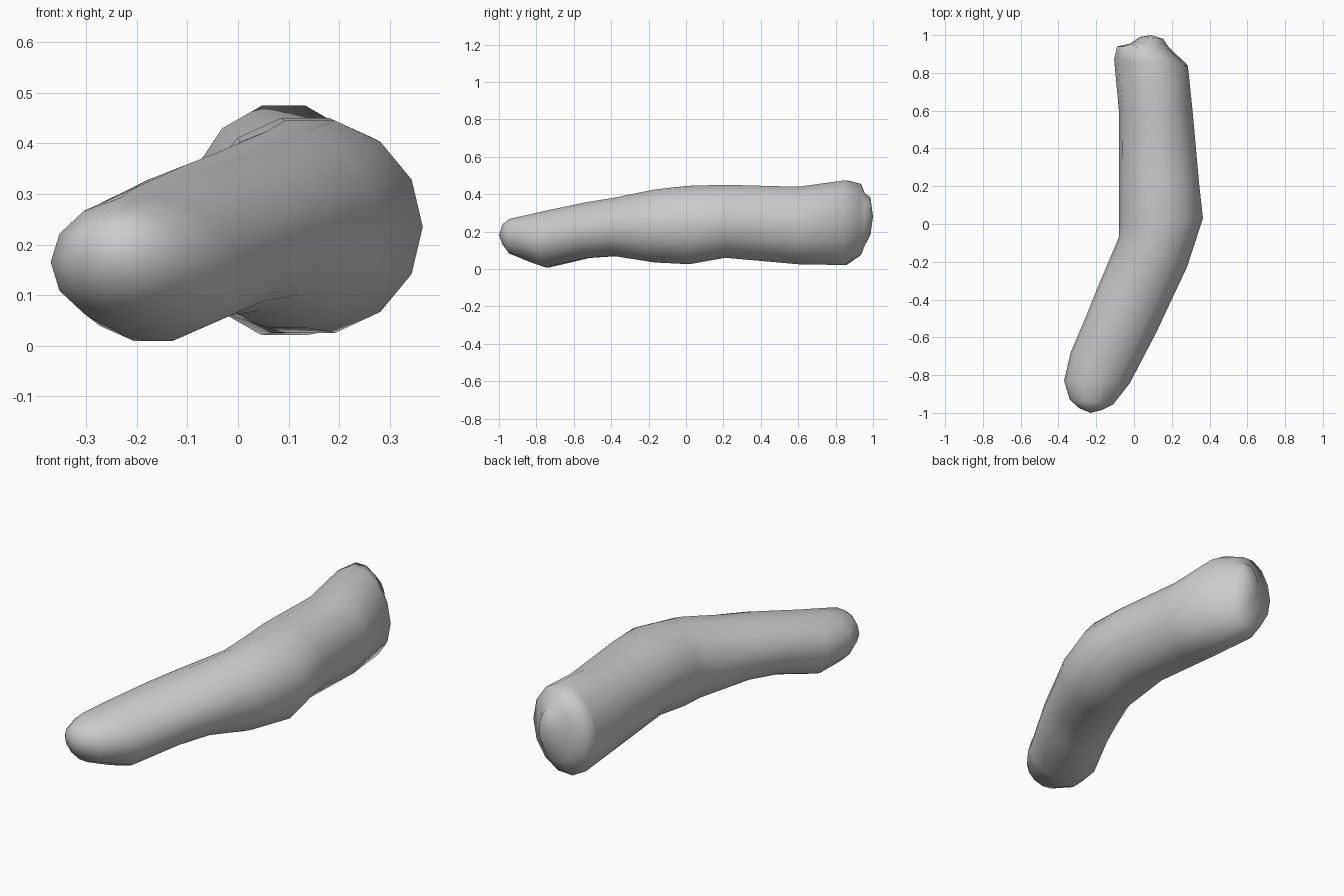
import bpy, bmesh
from math import sin, cos, pi
from mathutils import Vector

cube = bpy.data.objects.get("Cube")
if cube:
    bpy.data.objects.remove(cube)

SIDES = 14

# One plain grey for everything
grey = bpy.data.materials.new("plain_grey")
grey.use_nodes = True
colour = (0.6, 0.6, 0.6, 1)
grey.diffuse_color = colour
grey.node_tree.nodes["Principled BSDF"].inputs["Base Color"].default_value = colour

# Cross-sections, tip to base: left edge x, y, right edge x, y, bottom z, top z
sections = [
    (-.29, -.975, -.17, -.985, .13, .24),
    (-.34, -.93, -.11, -.955, .08, .27),
    (-.37, -.83, -.02, -.84, .035, .295),
    (-.335, -.68, .00, -.80, .005, .315),
    (-.25, -.48, .12, -.57, .055, .36),
    (-.19, -.33, .19, -.42, .065, .385),
    (-.08, -.07, .28, -.23, .03, .43),
    (-.08, .00, .365, .03, .02, .45),
    (-.08, .21, .345, .21, .055, .455),
    (-.08, .60, .31, .60, .02, .445),
    (-.105, .87, .285, .84, .015, .48),
    (-.09, .94, .19, .93, .07, .46),     # rounded rim of the base
    (-.02, .955, .17, .955, .12, .41),   # stub at the base
    (.03, .99, .155, .98, .18, .385),
]
tip, stub_end = (-.23, -1.0, .18), (.09, 1.0, .28)


def add_ring(bm, lx, ly, rx, ry, low, high):
    """An oval ring across the limb, slanted to follow the bend."""
    left, right = Vector((lx, ly, 0)), Vector((rx, ry, 0))
    middle = (left + right) / 2 + Vector((0, 0, (low + high) / 2))
    across, up = (right - left) / 2, Vector((0, 0, (high - low) / 2))
    angles = [2 * pi * i / SIDES for i in range(SIDES)]
    return [bm.verts.new(middle + across * cos(a) + up * sin(a)) for a in angles]


def cap(bm, ring, point):
    end = bm.verts.new(point)
    for i in range(SIDES):
        bm.faces.new((ring[i], ring[(i + 1) % SIDES], end))


# Bent finger: loft through the sections and close both ends
bm = bmesh.new()
rings = [add_ring(bm, *s) for s in sections]
for a, b in zip(rings, rings[1:]):
    for i in range(SIDES):
        j = (i + 1) % SIDES
        bm.faces.new((a[i], a[j], b[j], b[i]))
cap(bm, rings[0], tip)
cap(bm, rings[-1], stub_end)
bmesh.ops.recalc_face_normals(bm, faces=bm.faces)
for face in bm.faces:
    face.smooth = True

mesh = bpy.data.meshes.new("bent_finger")
bm.to_mesh(mesh)
bm.free()
mesh.materials.append(grey)
finger = bpy.data.objects.new("bent_finger", mesh)
bpy.context.collection.objects.link(finger)
